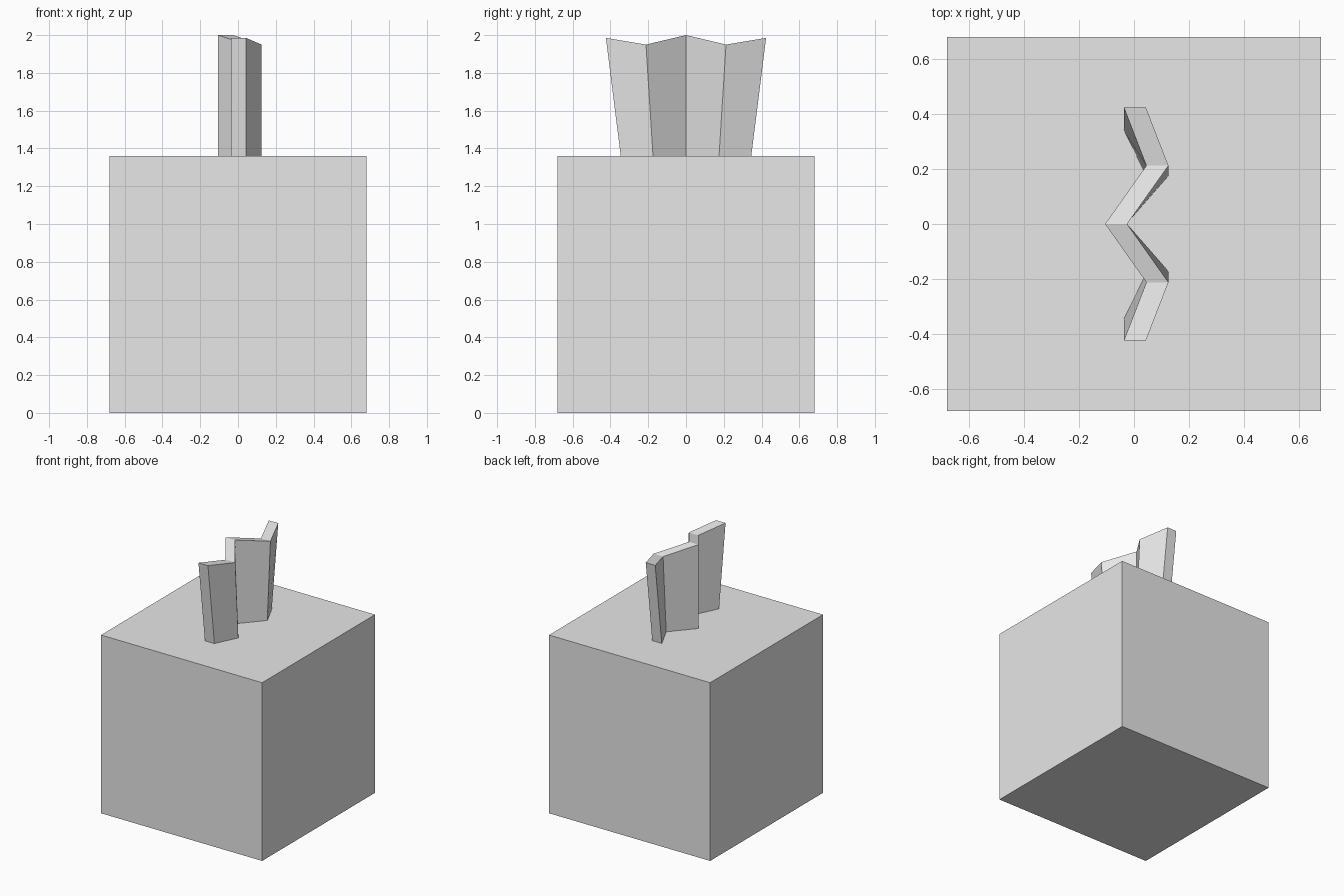
import bpy

cube = bpy.data.objects.get("Cube")
if cube:
    bpy.data.objects.remove(cube, do_unlink=True)

grey = bpy.data.materials.new("light_grey")
grey.use_nodes = True
grey.diffuse_color = (0.8, 0.8, 0.8, 1)
grey.node_tree.nodes["Principled BSDF"].inputs["Base Color"].default_value = (0.8, 0.8, 0.8, 1)

# Block body
SIDE = 1.36
bpy.ops.mesh.primitive_cube_add(size=SIDE, location=(0, 0, SIDE / 2))
block = bpy.context.object
block.name = "block"
block.data.materials.append(grey)

# Pleated fan: each fold has x of the right side, top y, top z, foot y
THICK = 0.08
FOOT_Z = 1.3
half = [(-0.105, 0, 2.0, 0), (0.045, 0.212, 1.95, 0.171), (-0.037, 0.424, 1.985, 0.338)]
folds = [(x, -ty, tz, -fy) for x, ty, tz, fy in reversed(half[1:])] + half

verts, faces = [], []
for x, top_y, top_z, foot_y in folds:
    verts += [(x, foot_y, FOOT_Z), (x + THICK, foot_y, FOOT_Z),
              (x + THICK, top_y, top_z), (x, top_y, top_z)]
for i in range(len(folds) - 1):
    a, b = 4 * i, 4 * i + 4
    for j in range(4):
        k = (j + 1) % 4
        faces.append((a + j, b + j, b + k, a + k))
# End caps
last = 4 * (len(folds) - 1)
faces += [(0, 1, 2, 3), (last + 3, last + 2, last + 1, last)]

mesh = bpy.data.meshes.new("pleated_fan")
mesh.from_pydata(verts, [], faces)
mesh.materials.append(grey)
mesh.update()
fan = bpy.data.objects.new("pleated_fan", mesh)
bpy.context.collection.objects.link(fan)
